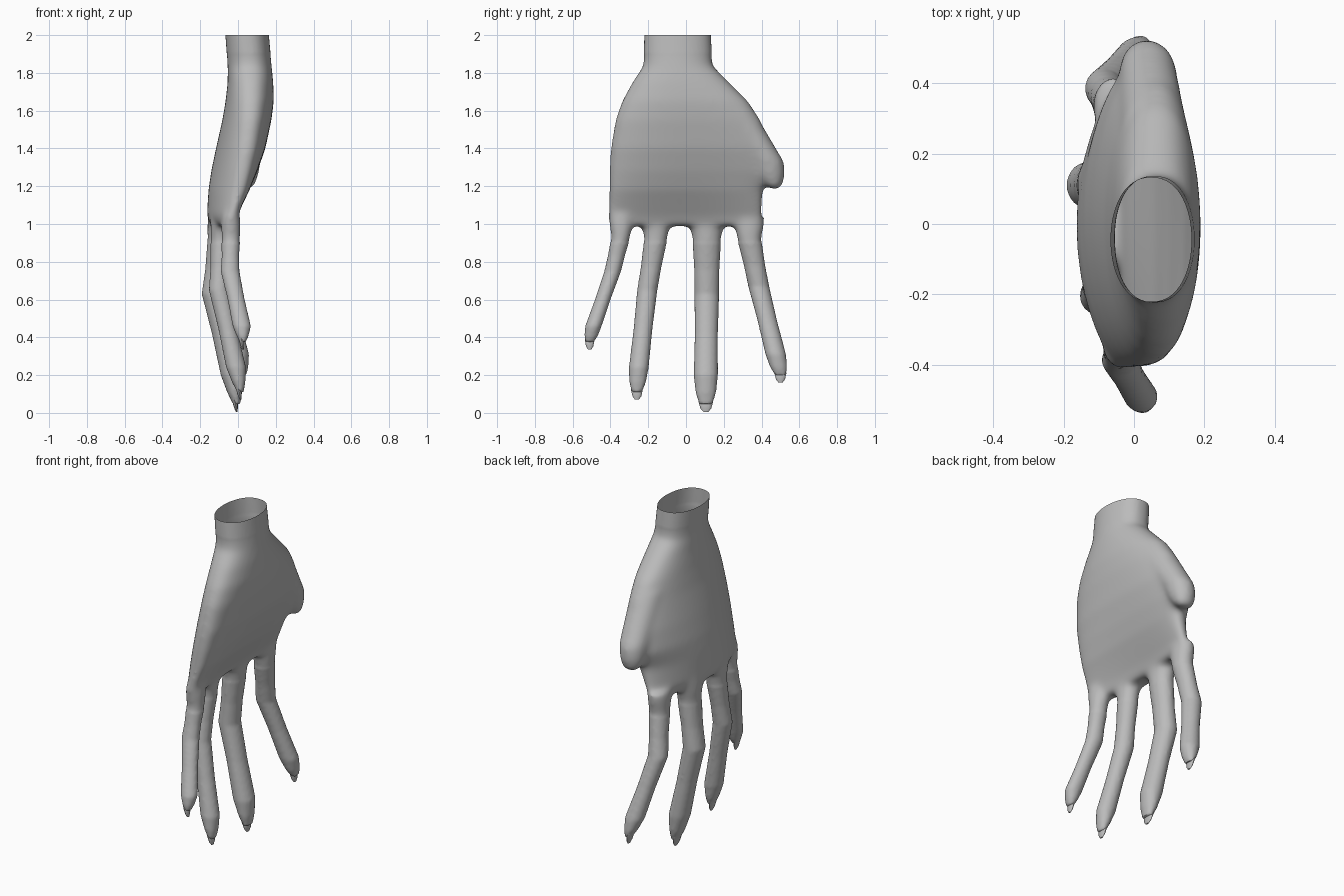
import bpy, bmesh, math
from mathutils import Vector

if "Cube" in bpy.data.objects:
    bpy.data.objects.remove(bpy.data.objects["Cube"])

skin = bpy.data.materials.new("plain grey")
skin.diffuse_color = (0.5, 0.5, 0.5, 1)
skin.use_nodes = True
skin.node_tree.nodes["Principled BSDF"].inputs["Base Color"].default_value = skin.diffuse_color


def loft(bm, rings, n=24, arch=0.0, power=1.0):
    """Closed loft through level rings (x, y, z, half_x, half_y)."""
    loops = []
    for x, y, z, rx, ry in rings:
        bend = arch * max(0.0, min(1.0, (1.7 - z) / 0.6))
        loop = []
        for k in range(n):
            a = 2 * math.pi * k / n
            c, s = math.cos(a), math.sin(a)
            px = math.copysign(abs(c) ** power, c) * rx
            loop.append(bm.verts.new((x + px + bend * s * s, y + ry * s, z)))
        loops.append(loop)
    for a, b in zip(loops, loops[1:]):
        for k in range(n):
            bm.faces.new((a[k], a[(k + 1) % n], b[(k + 1) % n], b[k]))
    bm.faces.new(loops[0])
    bm.faces.new(list(reversed(loops[-1])))


def finish(bm, name):
    bmesh.ops.recalc_face_normals(bm, faces=bm.faces[:])
    me = bpy.data.meshes.new(name)
    bm.to_mesh(me)
    bm.free()
    me.materials.append(skin)
    ob = bpy.data.objects.new(name, me)
    bpy.context.collection.objects.link(ob)
    bpy.ops.object.select_all(action='DESELECT')
    bpy.context.view_layer.objects.active = ob
    ob.select_set(True)
    return ob


def span(z, x0, x1, y0, y1):
    return ((x0 + x1) / 2, (y0 + y1) / 2, z, (x1 - x0) / 2, (y1 - y0) / 2)


def finger_rings(base, knuckle, pad, tip, w):
    """Finger stations from the base, middle joint, pad and tip centres."""
    b, k, p, t = map(Vector, (base, knuckle, pad, tip))
    d = w * 0.45 + 0.027
    up = Vector((0, 0, 0.06))
    stations = [(b + up * 2, d * 1.05, w * 1.6),
                (b + up, d * 1.15, w * 1.42),
                (b, d * 1.1, w * 1.18),
                (b.lerp(k, 0.55), d, w * 1.04),
                (k, d * 1.08, w * 1.02),
                (k.lerp(p, 0.5), d * 0.98, w * 0.95),
                (p, d * 1.05, w),
                (p.lerp(t, 0.6), d * 0.7, w * 0.84),
                (t, d * 0.34, w * 0.55)]
    return [(*c, rx, ry) for c, rx, ry in stations]


hand = bmesh.new()

# wrist and palm: extents at each height
palm = [
    span(2.04, -0.07, 0.16, -0.22, 0.13),
    span(1.84, -0.055, 0.178, -0.225, 0.14),
    span(1.75, -0.055, 0.187, -0.285, 0.23),
    span(1.65, -0.066, 0.19, -0.34, 0.33),
    span(1.55, -0.083, 0.177, -0.375, 0.395),
    span(1.40, -0.117, 0.145, -0.40, 0.46),
    span(1.28, -0.142, 0.103, -0.408, 0.47),
    span(1.18, -0.157, 0.06, -0.41, 0.41),
    span(1.04, -0.165, -0.02, -0.412, 0.402),
]
x, y, z, rx, ry = palm[-1]
palm.append((x, y, z - 0.05, rx * 0.7, ry * 0.97))
loft(hand, palm, n=40, arch=0.065, power=0.85)

# thumb stub: a tapering tube with a rounded end
thumb = [(0.06, 0.25, 1.60, 0.095, 0.11), (0.04, 0.43, 1.33, 0.082, 0.09)]
for a in (0.5, 1.0, 1.4):
    thumb.append((0.035, 0.43 + 0.033 * a, 1.33 - 0.15 * math.sin(a),
                  0.08 * math.cos(a * 0.8), 0.09 * math.cos(a)))
loft(hand, thumb)

# fingers: base, middle joint, pad, tip, half width
fingers = {
    "little": finger_rings((-0.038, -0.345, 0.93), (-0.042, -0.388, 0.75),
                           (0.02, -0.49, 0.46), (0.027, -0.51, 0.375), 0.044),
    "ring": finger_rings((-0.09, -0.16, 0.92), (-0.1, -0.205, 0.65),
                         (-0.01, -0.25, 0.24), (0.013, -0.26, 0.11), 0.053),
    "middle": finger_rings((-0.10, 0.11, 0.92), (-0.132, 0.11, 0.63),
                           (-0.033, 0.105, 0.20), (-0.007, 0.105, 0.045), 0.065),
    "index": finger_rings((-0.06, 0.335, 0.92), (-0.085, 0.385, 0.67),
                          (0.005, 0.475, 0.31), (0.028, 0.50, 0.20), 0.055),
}
for rings in fingers.values():
    loft(hand, rings, n=16)

# fuse the parts into one skin
ob = finish(hand, "hand")
m = ob.modifiers.new("fuse", 'REMESH')
m.mode = 'VOXEL'
m.voxel_size = 0.01
bpy.ops.object.modifier_apply(modifier=m.name)
m = ob.modifiers.new("soften", 'SMOOTH')
m.factor = 0.5
m.iterations = 4
bpy.ops.object.modifier_apply(modifier=m.name)

# blend the thumb, palm and finger webs, then open the wrist at the top
bm = bmesh.new()
bm.from_mesh(ob.data)
blend = [v for v in bm.verts if 0.9 < v.co.z < 1.9]
for _ in range(22):
    bmesh.ops.smooth_vert(bm, verts=blend, factor=0.5,
                          use_axis_x=True, use_axis_y=True, use_axis_z=True)
bmesh.ops.bisect_plane(bm, geom=bm.verts[:] + bm.edges[:] + bm.faces[:],
                       plane_co=(0, 0, 2), plane_no=(0, 0, 1), clear_outer=True)
bm.to_mesh(ob.data)
bm.free()
bpy.ops.object.shade_smooth_by_angle(angle=math.radians(40))

# nails: thin tapered plates on the back of each fingertip
for name, rings in fingers.items():
    (px, py, pz, prx, pry), (x, y, z, rx, ry) = rings[-2:]
    end = max(0.0, z - 0.04)
    bm = bmesh.new()
    loft(bm, [(px - prx * 0.6, py, pz + 0.01, 0.014, pry * 0.7),
              (x - 0.008, y, z + 0.01, 0.014, ry * 1.05),
              (x - 0.003, y, end + 0.018, 0.009, ry * 0.8),
              (x, y, end, 0.004, ry * 0.35)], n=12)
    finish(bm, name + "_nail")
    bpy.ops.object.shade_smooth_by_angle(angle=math.radians(40))
